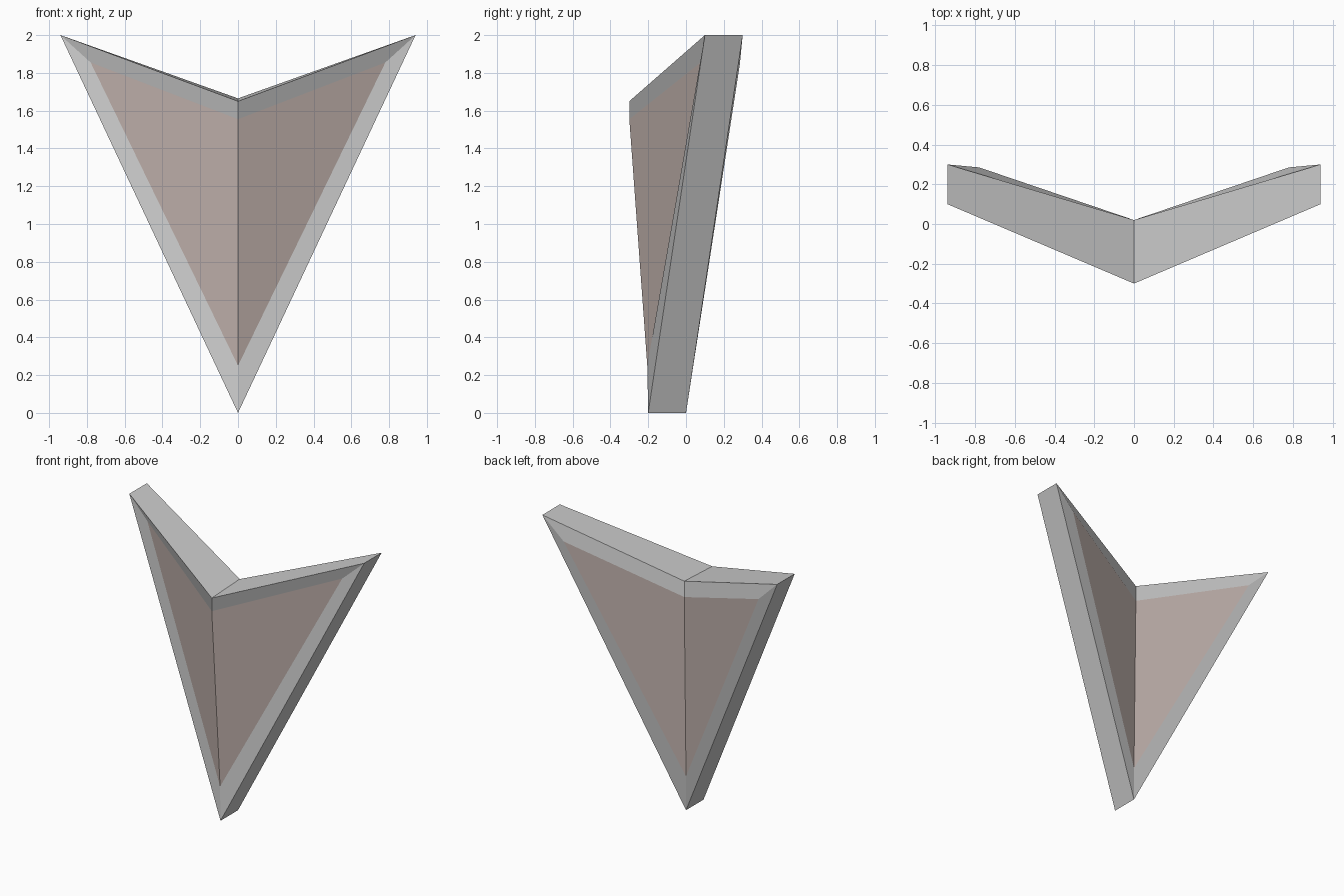
import bpy, bmesh

if "Cube" in bpy.data.objects:
    bpy.data.objects.remove(bpy.data.objects["Cube"])

# Right-half corners (bottom, tip, notch) of the folded arrowhead: rims and inset panels
FRONT_RIM = [(0, -0.2, 0), (0.94, 0.1, 2), (0, -0.3, 1.65)]
FRONT_IN = [(0, -0.205, 0.25), (0.78, 0.077, 1.855), (0, -0.3, 1.555)]
BACK_RIM = [(0, 0, 0), (0.94, 0.3, 2), (0, 0.02, 1.665)]
BACK_IN = [(0, 0.0, 0.245), (0.78, 0.285, 1.845), (0, 0.02, 1.55)]


def mirrored_object(name, rings, strips, caps):
    """Join rings with strips along the side and top edges, cap triangles, mirror in x."""
    bm = bmesh.new()
    rows = [[bm.verts.new(p) for p in ring] for ring in rings]
    for a, b in strips:
        for i in range(2):
            bm.faces.new((rows[a][i], rows[a][i + 1], rows[b][i + 1], rows[b][i]))
    for c in caps:
        bm.faces.new(rows[c])
    geom = bm.verts[:] + bm.edges[:] + bm.faces[:]
    bmesh.ops.mirror(bm, geom=geom, axis='X', merge_dist=0.0001)
    bmesh.ops.remove_doubles(bm, verts=bm.verts[:], dist=0.0001)
    bmesh.ops.recalc_face_normals(bm, faces=bm.faces[:])
    mesh = bpy.data.meshes.new(name)
    bm.to_mesh(mesh)
    bm.free()
    obj = bpy.data.objects.new(name, mesh)
    bpy.context.collection.objects.link(obj)
    return obj


def flip_if(obj, sign):
    """Make panel normals face the front (-1) or the back (+1)."""
    if obj.data.polygons[0].normal.y * sign < 0:
        obj.data.flip_normals()


# Grey frame: front bezel, outer wall, back bezel
mirrored_object("arrow_frame", [FRONT_IN, FRONT_RIM, BACK_RIM, BACK_IN],
                [(0, 1), (1, 2), (2, 3)], [])

# Brown inset panels on both sides
brown = bpy.data.materials.new("brown")
brown.diffuse_color = (0.55, 0.46, 0.43, 1)
brown.use_nodes = True
brown.node_tree.nodes["Principled BSDF"].inputs["Base Color"].default_value = brown.diffuse_color
for name, ring, sign in (("front_panel", FRONT_IN, -1), ("back_panel", BACK_IN, 1)):
    panel = mirrored_object(name, [ring], [], [0])
    flip_if(panel, sign)
    panel.data.materials.append(brown)
